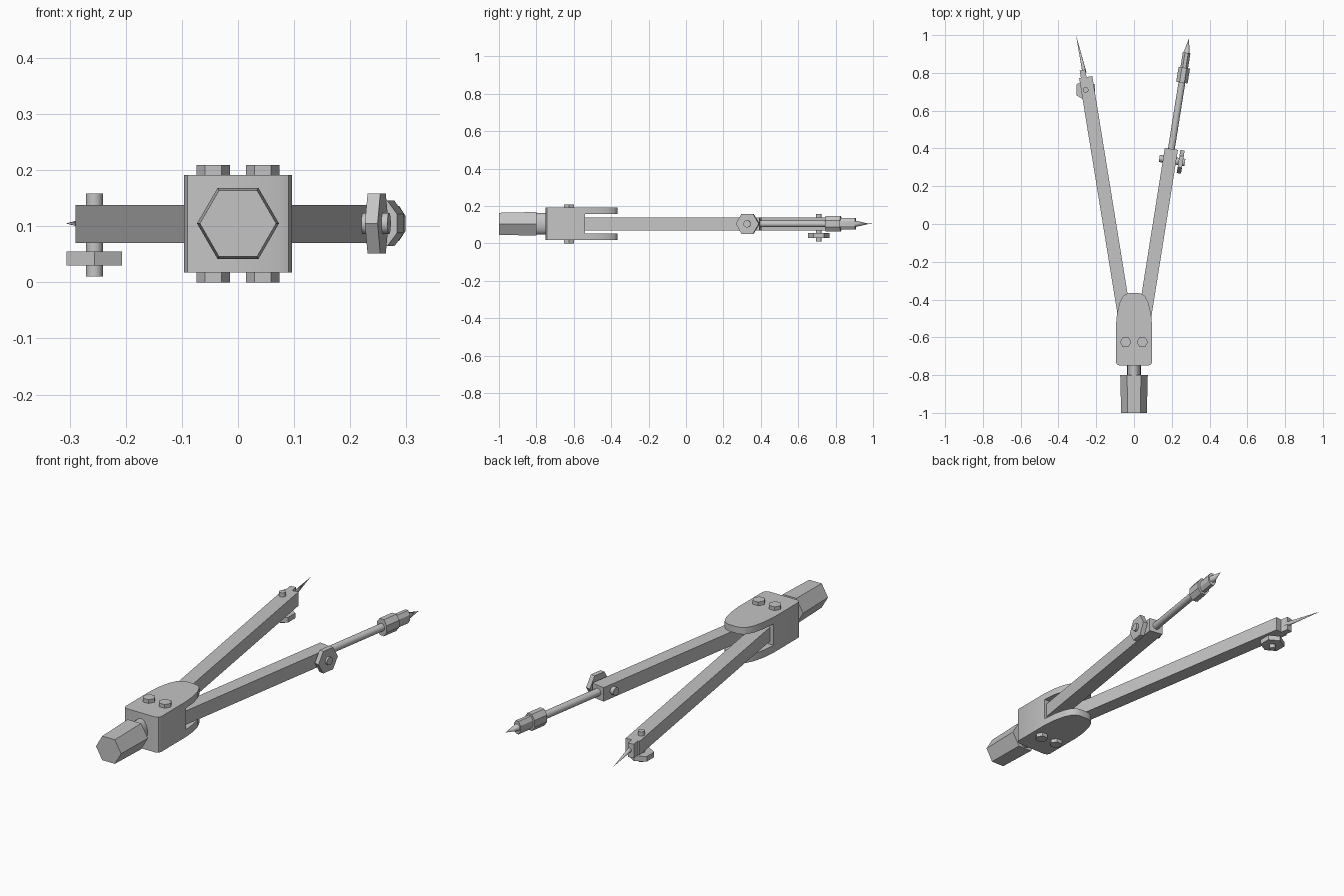
import bpy, bmesh, math
from mathutils import Vector, Matrix

cube = bpy.data.objects.get("Cube")
if cube:
    bpy.data.objects.remove(cube, do_unlink=True)

MID = 0.105  # height of the leg centreline
steel = bpy.data.materials.new("grey steel")
steel.use_nodes = True
colour = (0.55, 0.55, 0.55, 1)
steel.diffuse_color = colour
steel.node_tree.nodes["Principled BSDF"].inputs["Base Color"].default_value = colour


def finish(name, bm, smooth=False):
    bmesh.ops.recalc_face_normals(bm, faces=bm.faces)
    mesh = bpy.data.meshes.new(name)
    bm.to_mesh(mesh)
    bm.free()
    mesh.materials.append(steel)
    ob = bpy.data.objects.new(name, mesh)
    bpy.context.collection.objects.link(ob)
    if smooth:
        bpy.ops.object.select_all(action="DESELECT")
        ob.select_set(True)
        bpy.context.view_layer.objects.active = ob
        bpy.ops.object.shade_smooth_by_angle(angle=math.radians(35))
    return ob


def prism(name, outline, z0, z1, smooth=False):
    """Extrude a plan outline between two heights."""
    bm = bmesh.new()
    face = bm.faces.new([bm.verts.new((x, y, z0)) for x, y in outline])
    ext = bmesh.ops.extrude_face_region(bm, geom=[face])
    verts = [g for g in ext["geom"] if isinstance(g, bmesh.types.BMVert)]
    bmesh.ops.translate(bm, vec=(0, 0, z1 - z0), verts=verts)
    return finish(name, bm, smooth)


def rod(name, a, b, r0, r1=None, sides=24, spin=0, flat=1):
    """Cylinder or cone from a to b; flat narrows it sideways."""
    a, b = Vector(a), Vector(b)
    d = (b - a).normalized()
    up = Vector((0, 0, 1)) if abs(d.z) < 0.9 else Vector((0, 1, 0))
    side = up.cross(d).normalized()
    frame = Matrix((side, d.cross(side), d)).transposed().to_4x4()
    bm = bmesh.new()
    bmesh.ops.create_cone(bm, cap_ends=True, segments=sides, radius1=r0,
                          radius2=r0 if r1 is None else r1, depth=(b - a).length)
    bm.transform(Matrix.Translation((a + b) / 2) @ frame
                 @ Matrix.Diagonal((flat, 1, 1, 1)) @ Matrix.Rotation(spin, 4, "Z"))
    return finish(name, bm, sides > 8)


def along(start, d, s, t=0):
    """Point s along a leg and t to its right, at leg height."""
    return Vector((start[0] + d[0] * s + d[1] * t, start[1] + d[1] * s - d[0] * t, MID))


def bar(name, start, d, s0, s1, t0, t1):
    corners = [(s0, t0), (s1, t0), (s1, t1), (s0, t1)]
    return prism(name, [along(start, d, s, t)[:2] for s, t in corners], 0.07, 0.138)


# Hinge head with a slot for the legs
half = [(0.075, -0.75), (0.09, -0.744), (0.096, -0.73), (0.096, -0.54), (0.09, -0.475),
        (0.077, -0.42), (0.06, -0.385), (0.046, -0.372), (0.025, -0.365)]
outline = half + [(-x, y) for x, y in reversed(half)]
head = prism("hinge_head", outline, 0.018, 0.191, True)
cutter = prism("slot_cutter", [(-0.2, -0.54), (0.2, -0.54), (0.2, -0.3), (-0.2, -0.3)], 0.054, 0.158)
cut = head.modifiers.new("slot", "BOOLEAN")
cut.operation, cut.solver, cut.object = "DIFFERENCE", "EXACT", cutter
bpy.context.view_layer.objects.active = head
bpy.ops.object.modifier_apply(modifier=cut.name)
bpy.data.objects.remove(cutter, do_unlink=True)

# Hinge screws, showing above and below the head
for name, x in (("left", 0.044), ("right", -0.044)):
    rod(name + "_hinge_screw", (x, -0.625, 0), (x, -0.625, 0.209), 0.03, sides=6, spin=math.pi / 6)

# Handle
rod("handle_neck", (0, -0.81, MID), (0, -0.745, MID), 0.058, flat=0.62)
rod("handle_grip", (0, -1, MID), (0, -0.8, MID), 0.068, 0.073, sides=6, spin=math.pi / 6)

# Legs start at the hinge and run outwards
right_start, left_start = (-0.037, -0.57), (0.044, -0.57)
right_dir = Vector((-0.16, 0.987)).normalized()
left_dir = Vector((0.157, 0.988)).normalized()
bar("right_leg", right_start, right_dir, 0, 1.365, -0.035, 0.035)
bar("left_leg", left_start, left_dir, 0, 0.98, -0.035, 0.035)

# Needle side
bar("needle_clamp", right_start, right_dir, 1.35, 1.405, -0.026, 0.004)
rod("needle", (-0.262, 0.8, MID), (-0.307, 1, MID), 0.011, 0, sides=12)
rod("needle_bolt", (-0.256, 0.71, 0.01), (-0.256, 0.71, 0.158), 0.015)
rod("needle_nut", (-0.256, 0.71, 0.03), (-0.256, 0.71, 0.055), 0.057, sides=6)


# Lead side
def lead(s, t=0):
    return along(left_start, left_dir, s, t)


rod("lead_bolt", lead(0.92, -0.055), lead(0.92, 0.082), 0.019)
rod("lead_nut", lead(0.92, 0.048), lead(0.92, 0.071), 0.062, sides=6, spin=math.pi / 6)
rod("lead_rod", lead(0.97), lead(1.36), 0.018)
rod("lead_sleeve", lead(1.335), lead(1.415), 0.044, sides=8, spin=math.pi / 8, flat=0.75)
rod("lead_collar", lead(1.41), lead(1.495), 0.034, sides=8, spin=math.pi / 8, flat=0.65)
rod("lead_point", lead(1.49), lead(1.57), 0.018, 0)
